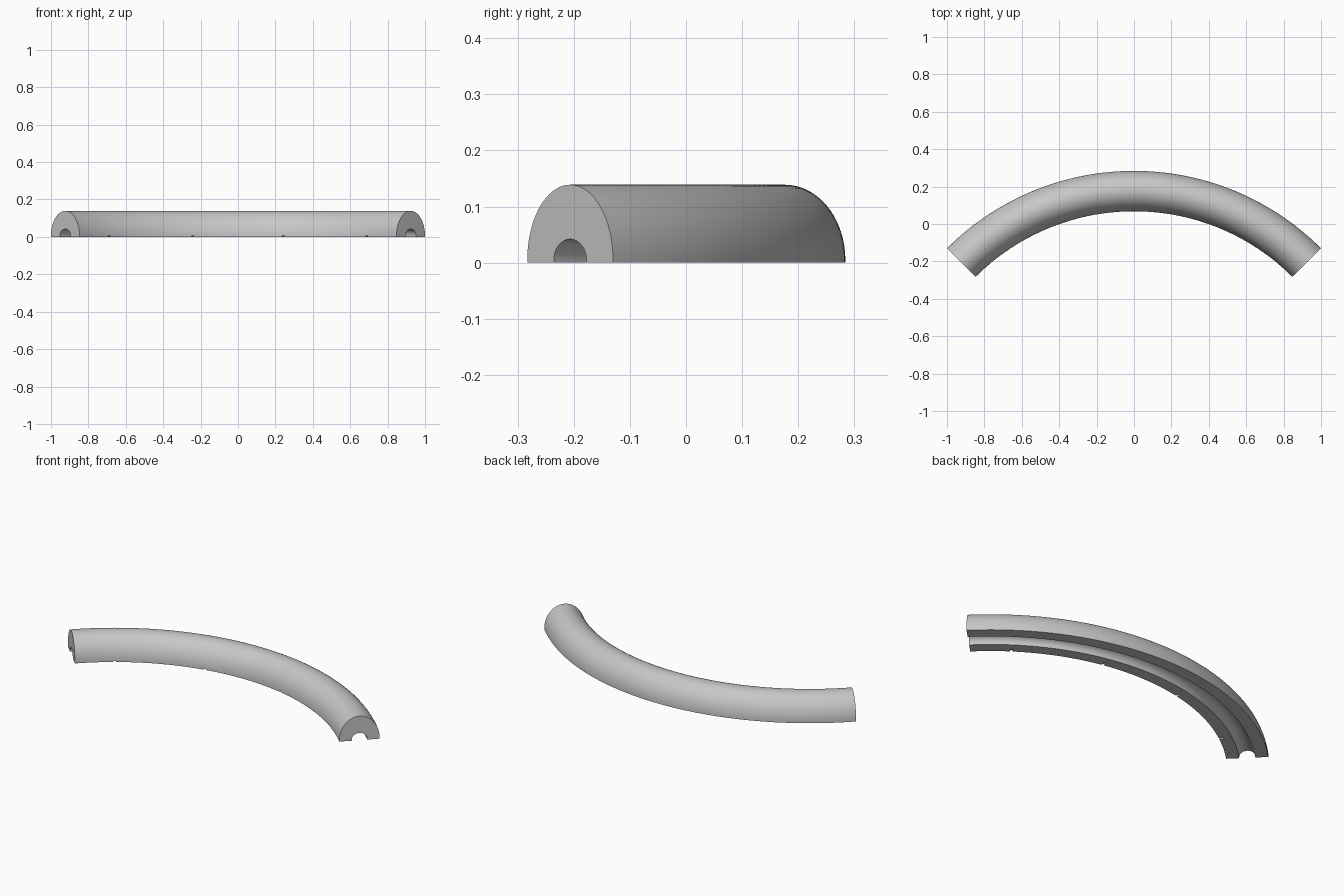
import bpy, bmesh
from math import sin, cos, pi, radians
from mathutils import Matrix

cube = bpy.data.objects.get("Cube")
if cube:
    bpy.data.objects.remove(cube, do_unlink=True)

CENTRE_Y = -1.13          # centre of the bend
MID_R = 1.306             # radius of the rail's middle line
HALF_W, HEIGHT, LIP = 0.108, 0.139, 0.005
GROOVE_R = 0.041
STEPS, SWEEP = 72, radians(90)

grey = bpy.data.materials.new("light grey")
grey.use_nodes = True
colour = (0.57, 0.57, 0.57, 1)
grey.diffuse_color = colour
grey.node_tree.nodes["Principled BSDF"].inputs["Base Color"].default_value = colour


def arch(half_width, height, count):
    """Half-oval on a short upright lip, as (offset, z) points."""
    pts = [(half_width, 0)]
    for i in range(count + 1):
        a = pi * i / count
        pts.append((half_width * cos(a), LIP + (height - LIP) * sin(a)))
    return pts + [(-half_width, 0)]


def new_object(name, bm):
    mesh = bpy.data.meshes.new(name)
    bmesh.ops.recalc_face_normals(bm, faces=bm.faces)
    bm.to_mesh(mesh)
    bm.free()
    mesh.materials.append(grey)
    obj = bpy.data.objects.new(name, mesh)
    bpy.context.collection.objects.link(obj)
    return obj


# Curved rail: domed section with a groove underneath, swept round the bend
section = arch(HALF_W, HEIGHT, 48) + arch(GROOVE_R, GROOVE_R + 0.001, 24)[::-1]
bm = bmesh.new()
rings = []
for s in range(STEPS + 1):
    a = SWEEP * (s / STEPS - 0.5)
    rings.append([bm.verts.new(((MID_R + u) * sin(a), CENTRE_Y + (MID_R + u) * cos(a), z))
                  for u, z in section])
n = len(section)
for r0, r1 in zip(rings, rings[1:]):
    for i in range(n):
        j = (i + 1) % n
        bm.faces.new((r0[i], r0[j], r1[j], r1[i]))
bm.faces.new(rings[0])
bm.faces.new(rings[-1])
rail = new_object("curved_rail", bm)

# Small notches under the inner edge
bm = bmesh.new()
for degrees in (-35, -11.7, 11.7, 35):
    a = radians(degrees)
    place = (Matrix.Translation((1.2 * sin(a), CENTRE_Y + 1.2 * cos(a), 0))
             @ Matrix.Rotation(-a, 4, 'Z') @ Matrix.Rotation(pi / 2, 4, 'X'))
    bmesh.ops.create_cone(bm, cap_ends=True, segments=16, radius1=0.008,
                          radius2=0.008, depth=0.04, matrix=place)
cutter = new_object("notch_cutter", bm)
cutter.hide_render = True
cutter.hide_viewport = True

cut = rail.modifiers.new("notches", 'BOOLEAN')
cut.operation = 'DIFFERENCE'
cut.solver = 'EXACT'
cut.object = cutter

# Apply the cut, then smooth the curved surfaces
bpy.ops.object.select_all(action='DESELECT')
bpy.context.view_layer.objects.active = rail
rail.select_set(True)
bpy.ops.object.modifier_apply(modifier=cut.name)
bpy.data.objects.remove(cutter, do_unlink=True)
bpy.ops.object.shade_smooth_by_angle(angle=radians(30))
